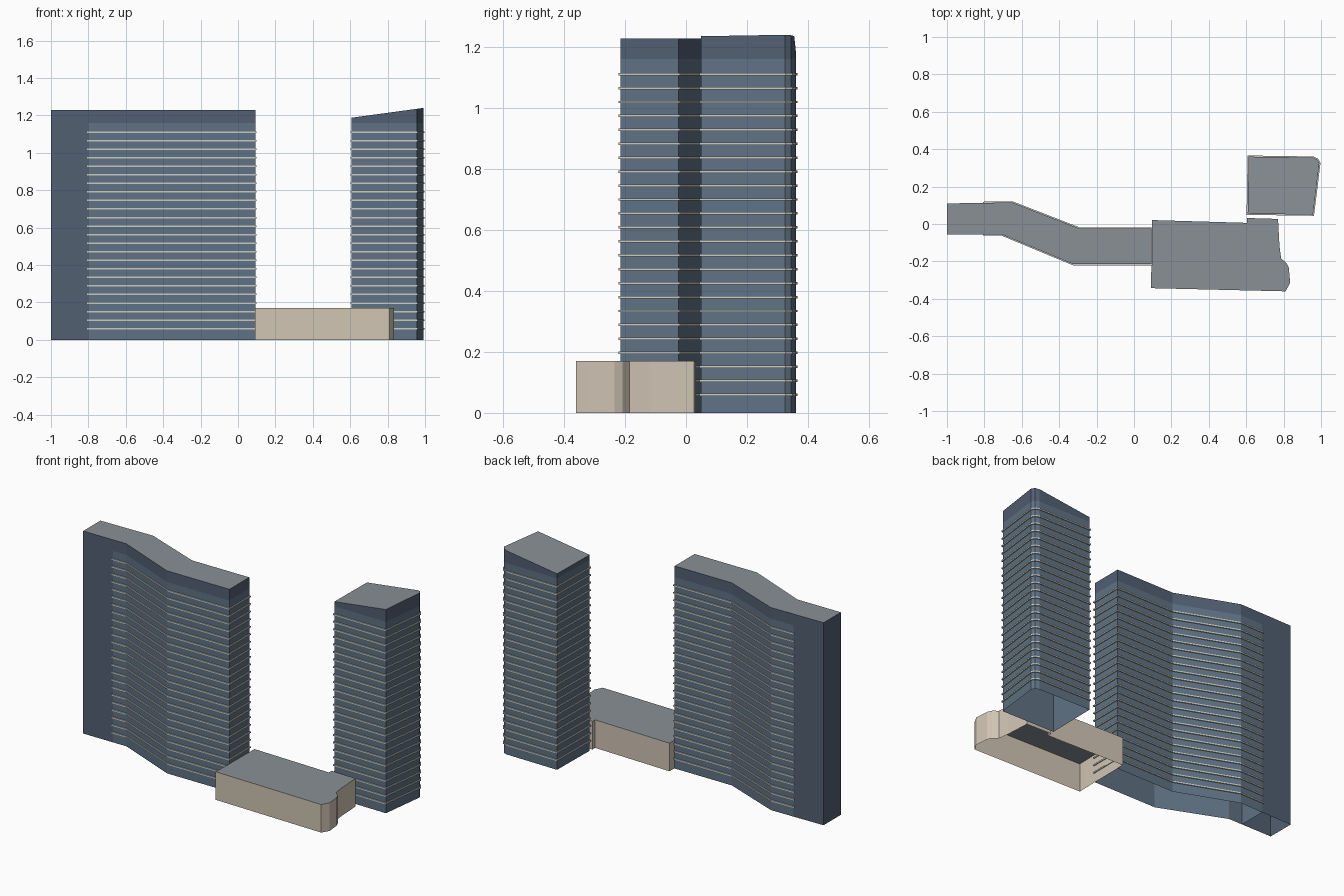
import bpy
from mathutils import Vector

if "Cube" in bpy.data.objects:
    bpy.data.objects.remove(bpy.data.objects["Cube"])


def material(name, rgb):
    m = bpy.data.materials.new(name)
    m.diffuse_color = (*rgb, 1)
    m.use_nodes = True
    m.node_tree.nodes["Principled BSDF"].inputs["Base Color"].default_value = m.diffuse_color
    return m


GLASS = material("glass", (0.115, 0.17, 0.23))
DARK = material("dark_cladding", (0.085, 0.115, 0.17))
ROOF = material("roof_grey", (0.25, 0.28, 0.30))
SLAB = material("slab_edge", (0.60, 0.60, 0.57))
STONE = material("stone", (0.64, 0.56, 0.46))


def make(name, verts, faces, mat):
    mesh = bpy.data.meshes.new(name)
    mesh.from_pydata(verts, [], faces)
    mesh.materials.append(mat)
    obj = bpy.data.objects.new(name, mesh)
    bpy.context.collection.objects.link(obj)
    return obj


def walls(name, plan, z0, top, mat, skip=()):
    """Open wall shell on a counter-clockwise plan; top is a function of x."""
    n = len(plan)
    verts = [(x, y, z0) for x, y in plan] + [(x, y, top(x)) for x, y in plan]
    faces = [(i, (i + 1) % n, n + (i + 1) % n, n + i) for i in range(n) if i not in skip]
    return make(name, verts, faces, mat)


def roof(name, plan, top, mat=ROOF):
    return make(name, [(x, y, top(x)) for x, y in plan], [tuple(range(len(plan)))], mat)


def offset(plan, d):
    """Mitred outward offset of a counter-clockwise plan."""
    pts = [Vector(p) for p in plan]
    out = []
    for i, p in enumerate(pts):
        a = (p - pts[i - 1]).normalized()
        b = (pts[(i + 1) % len(pts)] - p).normalized()
        na, nb = Vector((a.y, -a.x)), Vector((b.y, -b.x))
        out.append(tuple(p + (na + nb) * (d / (1 + na.dot(nb)))))
    return out


def floor_bands(name, plan, count=24, z0=0.06, step=0.0457, thick=0.008, d=0.006):
    """Thin slab edges running round the glass at each storey."""
    outer, n = offset(plan, d), len(plan)
    verts, faces = [], []
    for k in range(count):
        lo, hi = z0 + k * step - thick / 2, z0 + k * step + thick / 2
        base = len(verts)
        for ring, z in ((plan, lo), (outer, lo), (outer, hi), (plan, hi)):
            verts += [(x, y, z) for x, y in ring]
        for r in range(3):
            for i in range(n):
                j = (i + 1) % n
                a, b = base + r * n, base + (r + 1) * n
                faces.append((a + i, a + j, b + j, b + i))
    return make(name, verts, faces, SLAB)


def flat(z):
    return lambda x: z


GLASS_TOP, SLAB_TOP, PODIUM_TOP = 1.16, 1.228, 0.17

# Long bent block: glazed part, solid end core, parapet and roof
bent = [(-0.8, -0.055), (-0.71, -0.055), (-0.325, -0.215), (0.093, -0.215),
        (0.093, -0.025), (-0.29, -0.025), (-0.65, 0.115), (-0.8, 0.113)]
core = [(-1, -0.055), (-0.8, -0.055), (-0.8, 0.113), (-1, 0.11)]
whole = [core[0]] + bent[1:7] + [core[3]]
walls("long_block_glass", bent, 0, flat(GLASS_TOP), GLASS)
floor_bands("long_block_floor_bands", bent)
walls("long_block_core", core, 0, flat(SLAB_TOP), DARK, skip=(1,))
walls("long_block_parapet", bent, GLASS_TOP, flat(SLAB_TOP), DARK, skip=(7,))
roof("long_block_roof", whole, flat(SLAB_TOP))

# Square tower with a sloping top
tower = [(0.608, 0.055), (0.957, 0.05), (0.991, 0.325), (0.98, 0.345),
         (0.957, 0.355), (0.613, 0.36)]


def slope(x):
    return 1.188 + 0.052 * (x - 0.608) / 0.383


walls("tower_glass", tower, 0, flat(GLASS_TOP), GLASS)
floor_bands("tower_floor_bands", tower)
walls("tower_parapet", tower, GLASS_TOP, slope, DARK)
roof("tower_roof", tower, slope)

# Low podium between the two blocks
podium = [(0.09, -0.343), (0.81, -0.36), (0.835, -0.315), (0.828, -0.235),
          (0.815, -0.208), (0.787, -0.185), (0.778, -0.12), (0.77, 0.027),
          (0.605, 0.032), (0.605, 0.006), (0.096, 0.021), (0.094, -0.19)]
walls("podium_walls", podium, 0, flat(PODIUM_TOP), STONE)
roof("podium_roof", podium, flat(PODIUM_TOP))
